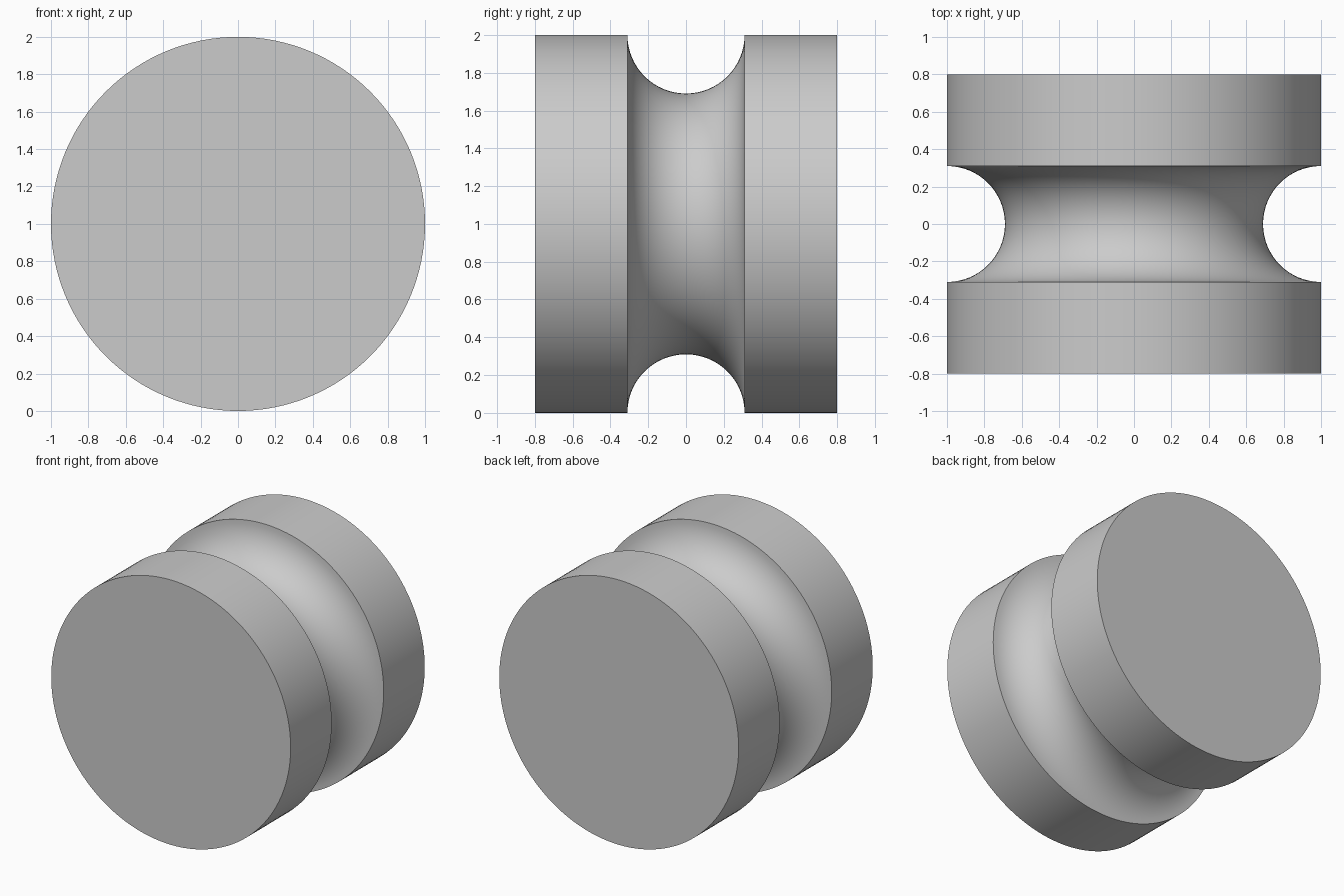
import bpy
import bmesh
import math
from mathutils import Vector

cube = bpy.data.objects.get("Cube")
if cube:
    bpy.data.objects.remove(cube, do_unlink=True)

RADIUS, HALF_WIDTH, GROOVE = 1.0, 0.8, 0.31
SEGMENTS, ARC_STEPS = 128, 32

# Plain grey
grey = bpy.data.materials.new("plain_grey")
grey.use_nodes = True
colour = (0.6, 0.6, 0.6, 1)
grey.diffuse_color = colour
grey.node_tree.nodes["Principled BSDF"].inputs["Base Color"].default_value = colour

# Half section as (radius, y): rim, semicircular groove, rim
profile = [(RADIUS, -HALF_WIDTH)]
for i in range(ARC_STEPS + 1):
    a = math.pi * i / ARC_STEPS
    profile.append((RADIUS - GROOVE * math.sin(a), -GROOVE * math.cos(a)))
profile.append((RADIUS, HALF_WIDTH))

# Revolve the section around the y axis
bm = bmesh.new()
verts = [bm.verts.new((r, y, RADIUS)) for r, y in profile]
edges = [bm.edges.new(pair) for pair in zip(verts, verts[1:])]
bmesh.ops.spin(bm, geom=verts + edges, cent=Vector((0, 0, RADIUS)),
               axis=Vector((0, 1, 0)), angle=math.tau, steps=SEGMENTS,
               use_merge=True)
bmesh.ops.remove_doubles(bm, verts=bm.verts, dist=1e-5)

# Flat end discs
bmesh.ops.holes_fill(bm, edges=[e for e in bm.edges if e.is_boundary], sides=0)
bmesh.ops.recalc_face_normals(bm, faces=bm.faces)

mesh = bpy.data.meshes.new("grooved_wheel")
bm.to_mesh(mesh)
bm.free()
mesh.materials.append(grey)
wheel = bpy.data.objects.new("grooved_wheel", mesh)
bpy.context.collection.objects.link(wheel)

# Smooth curved walls with crisp rims
bpy.ops.object.select_all(action='DESELECT')
wheel.select_set(True)
bpy.context.view_layer.objects.active = wheel
bpy.ops.object.shade_smooth_by_angle(angle=math.radians(30))
